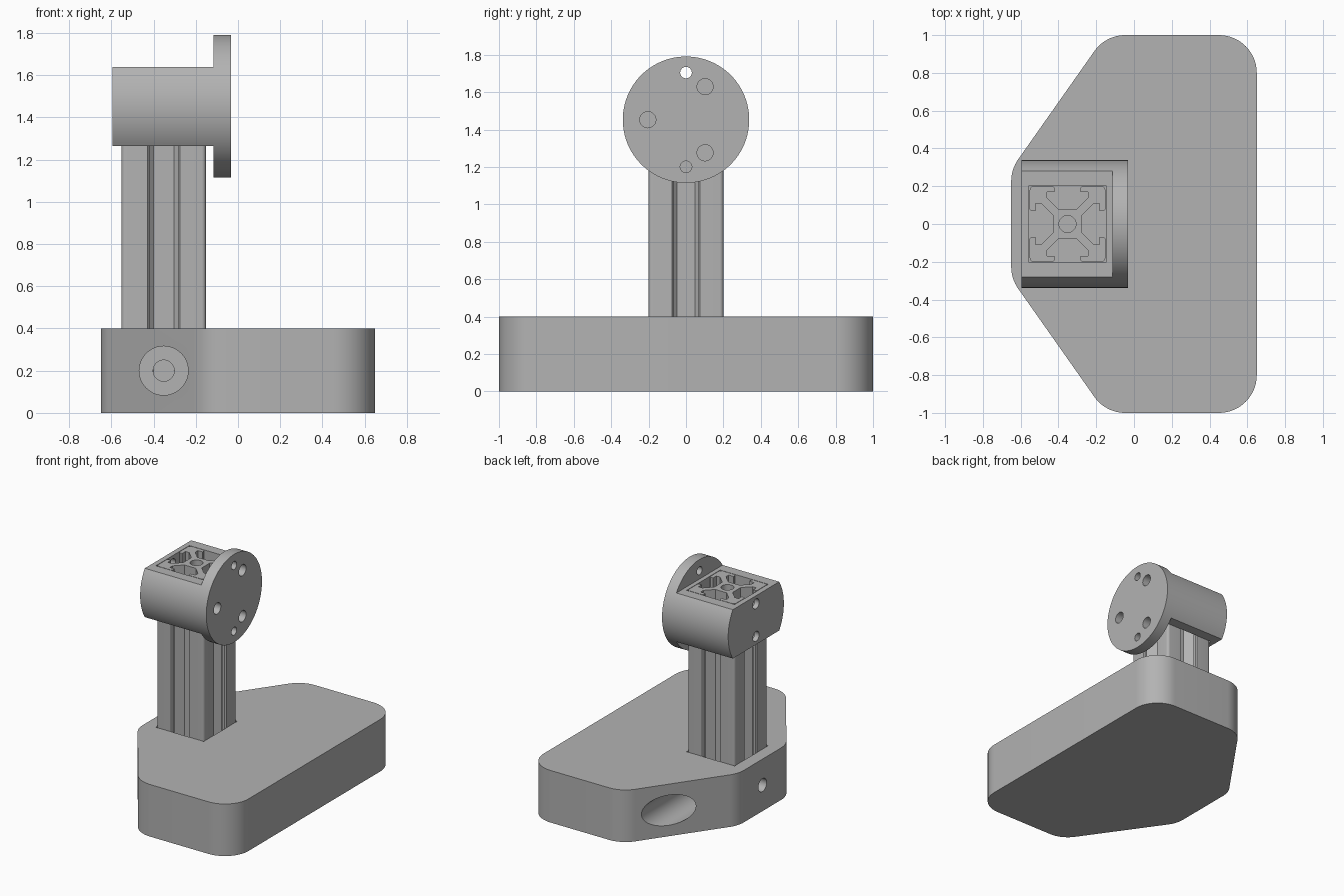
import bpy, bmesh, math
from mathutils import Vector

if "Cube" in bpy.data.objects:
    bpy.data.objects.remove(bpy.data.objects["Cube"])

grey = bpy.data.materials.new("grey")
grey.diffuse_color = (0.45, 0.45, 0.45, 1)
grey.use_nodes = True
grey.node_tree.nodes["Principled BSDF"].inputs["Base Color"].default_value = grey.diffuse_color

CX = -0.352      # post centre in x
HEAD_Z = 1.4525  # head axis height


def prism(name, pts, lo, hi, axis="Z"):
    """Extrude a closed 2D outline from lo to hi along an axis."""
    place = {"Z": lambda a, b, h: (a, b, h),
             "X": lambda a, b, h: (h, a, b),
             "Y": lambda a, b, h: (a, h, b)}[axis]
    bm = bmesh.new()
    face = bm.faces.new([bm.verts.new(place(a, b, lo)) for a, b in pts])
    ext = bmesh.ops.extrude_face_region(bm, geom=[face])
    move = Vector(place(0, 0, hi - lo))
    bmesh.ops.translate(bm, vec=move, verts=[v for v in ext["geom"] if isinstance(v, bmesh.types.BMVert)])
    bmesh.ops.recalc_face_normals(bm, faces=bm.faces)
    me = bpy.data.meshes.new(name)
    bm.to_mesh(me)
    bm.free()
    me.materials.append(grey)
    ob = bpy.data.objects.new(name, me)
    bpy.context.collection.objects.link(ob)
    return ob


def circle(a, b, r, n=48):
    return [(a + r * math.cos(2 * math.pi * i / n), b + r * math.sin(2 * math.pi * i / n)) for i in range(n)]


def rect(a0, a1, b0, b1):
    return [(a0, b0), (a1, b0), (a1, b1), (a0, b1)]


def rounded(corners, r, n=10):
    """Replace each corner of a convex outline by an arc."""
    out = []
    for i, c in enumerate(corners):
        c = Vector(c)
        u = (Vector(corners[i - 1]) - c).normalized()
        v = (Vector(corners[(i + 1) % len(corners)]) - c).normalized()
        half = u.angle(v) / 2
        centre = c + (u + v).normalized() * r / math.sin(half)
        p0 = c + u * r / math.tan(half) - centre
        p1 = c + v * r / math.tan(half) - centre
        turn = math.pi - 2 * half
        for k in range(n + 1):
            t = k / n
            out.append(tuple(centre + (p0 * math.sin((1 - t) * turn) + p1 * math.sin(t * turn)) / math.sin(turn)))
    return out


def cut(ob, cutters):
    """Subtract the cutters, then remove them."""
    for c in cutters:
        m = ob.modifiers.new("cut", "BOOLEAN")
        m.operation, m.solver, m.object = "DIFFERENCE", "EXACT", c
        bpy.context.view_layer.objects.active = ob
        bpy.ops.object.modifier_apply(modifier=m.name)
        bpy.data.objects.remove(c)


def finish(ob):
    bpy.ops.object.select_all(action="DESELECT")
    ob.select_set(True)
    bpy.context.view_layer.objects.active = ob
    bpy.ops.object.shade_smooth_by_angle(angle=math.radians(25))


def socket(lo, hi):
    h = 0.204
    return prism("socket_cutter", rect(CX - h, CX + h, -h, h), lo, hi)


# Base: tapered slab with rounded corners
outline = [(0.65, -1), (0.65, 1), (-0.15, 1), (-0.65, 0.29), (-0.65, -0.29), (-0.15, -1)]
base = prism("base", rounded(outline, 0.2, 14), 0, 0.4)
cutters = [socket(0.1, 0.5), prism("left_bolt_hole", circle(0, 0.2, 0.05), -0.8, -0.5, "X")]
for s in (-1, 1):  # counterbored bolt holes in the slanted sides
    cutters.append(prism("counterbore", circle(CX, 0.2, 0.116), *sorted((0.3 * s, 1.1 * s)), "Y"))
    cutters.append(prism("bolt_hole", circle(CX, 0.2, 0.05), *sorted((0.15 * s, 0.35 * s)), "Y"))
cut(base, cutters)
finish(base)

# Post: slotted square extrusion, one side repeated four times
R = 0.2
slot = [(0.076, R), (0.068, R - 0.01), (0.068, 0.17), (0.108, 0.17), (0.108, 0.138), (0.048, 0.078)]
side = slot + [(-x, y) for x, y in reversed(slot)]
c, f = R - 0.02, 0.02
side += [(-c - f * math.sin(a), c + f * math.cos(a)) for a in [math.pi / 2 * k / 6 for k in range(7)]]
profile = []
for q in range(4):
    ca, sa = round(math.cos(q * math.pi / 2)), round(math.sin(q * math.pi / 2))
    profile += [(CX + x * ca - y * sa, x * sa + y * ca) for x, y in side]
post = prism("post", profile, 0.1, 1.64)
cut(post, [prism("post_bore", circle(CX, 0, 0.045, 32), 0, 2)])
finish(post)

# Head: horizontal cylinder trimmed flat above and below, leaving a round flange
head = prism("head", circle(0, HEAD_Z, 0.338, 96), -0.595, -0.033, "X")
cutters = [prism("top_trim", rect(-0.8, -0.115, -0.5, 0.5), 1.64, 2),
           prism("bottom_trim", rect(-0.8, -0.115, -0.5, 0.5), 1, 1.265),
           socket(1, 2)]
for s in (-1, 1):
    # pin holes through the flange, set screw holes in the rear wall
    cutters.append(prism("pin_hole", circle(0, HEAD_Z + 0.252 * s, 0.031), -0.14, 0.1, "X"))
    cutters.append(prism("screw_hole", circle(0, HEAD_Z + 0.125 * s, 0.038), -0.7, -0.5, "X"))
for k in range(3):  # blind bolt circle in the flange face
    a = math.radians(60 + 120 * k)
    cutters.append(prism("flange_bolt_hole", circle(0.204 * math.cos(a), HEAD_Z + 0.204 * math.sin(a), 0.043),
                         -0.1, 0.1, "X"))
cut(head, cutters)
finish(head)
